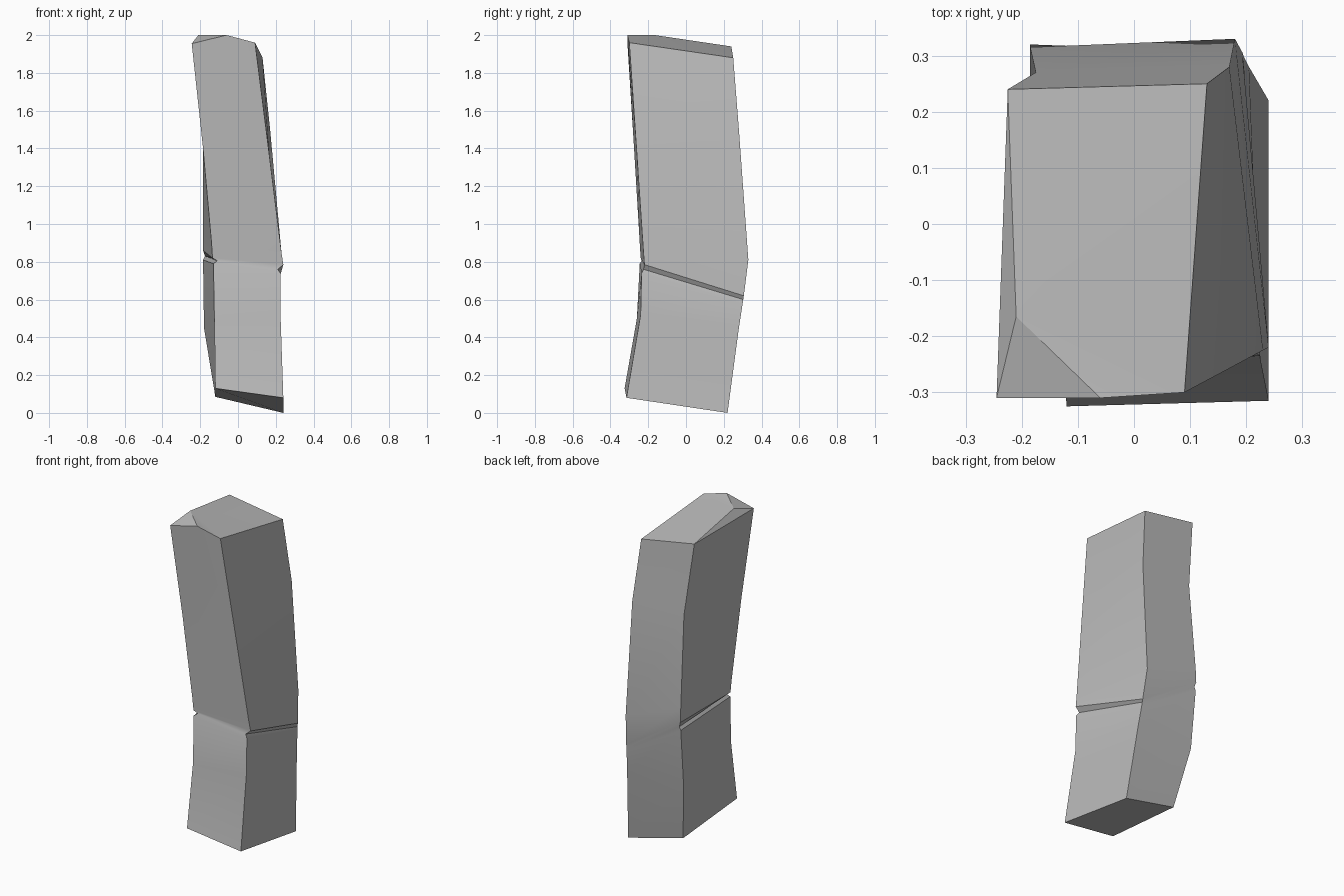
import bpy
import bmesh
import math
from mathutils import Vector

# Remove the default cube only
default_cube = bpy.data.objects.get("Cube")
if default_cube:
    bpy.data.objects.remove(default_cube, do_unlink=True)


def make_material(name, colour):
    material = bpy.data.materials.new(name)
    material.use_nodes = True
    material.diffuse_color = colour
    shader = material.node_tree.nodes["Principled BSDF"]
    shader.inputs["Base Color"].default_value = colour
    return material


def loft_strip(bm, first_edge, second_edge):
    """Join two neighbouring corner edges with a strip of faces."""
    for level in range(len(first_edge) - 1):
        corners = (first_edge[level], second_edge[level],
                   second_edge[level + 1], first_edge[level + 1])
        bm.faces.new(corners)


def fan_cap(bm, centre, loop):
    """Close a loop with triangles meeting at one point."""
    for index, vertex in enumerate(loop):
        following = loop[(index + 1) % len(loop)]
        bm.faces.new((centre, vertex, following))


# The four leaning corner edges of the stone, each from bottom to top;
# the close middle points form the crack that runs around the stone
corner_edges = {
    "front_plus_x": [
        (.24, -.315, .08), (.225, -.24, .52), (.225, -.235, .74), (.21, -.225, .76),
        (.24, -.22, .785), (.23, -.225, .85), (.165, -.26, 1.37), (.09, -.3, 1.96)],
    "back_plus_x": [
        (.24, .22, 0), (.205, .28, .45), (.195, .3, .58), (.194, .303, .6),
        (.193, .306, .62), (.18, .33, .81), (.17, .28, 1.5), (.13, .25, 1.88)],
    "back_minus_x": [
        (-.12, .2, .085), (-.18, .28, .45), (-.185, .315, .81), (-.175, .315, .83),
        (-.185, .32, .86), (-.185, .315, .95), (-.175, .27, 1.5), (-.225, .24, 1.94)],
    "front_minus_x": [
        (-.12, -.325, .13), (-.125, -.26, .5), (-.13, -.245, .79), (-.11, -.235, .805),
        (-.135, -.24, .82), (-.14, -.245, .9), (-.185, -.275, 1.4), (-.245, -.31, 1.955)],
}

# Loft the four sides between the corner edges
bm = bmesh.new()
edges = [[bm.verts.new(Vector(point)) for point in points]
         for points in corner_edges.values()]
for side, edge in enumerate(edges):
    loft_strip(bm, edge, edges[(side + 1) % len(edges)])

# Sloping underside
bm.faces.new([edge[0] for edge in reversed(edges)])

# Sloping top with its chipped front corner
top_loop = [edge[-1] for edge in edges]
front_edge = bm.edges.get((top_loop[0], top_loop[-1]))
_, front_peak = bmesh.utils.edge_split(front_edge, top_loop[0], 0.5)
front_peak.co = (-.06, -.31, 2)
chip_peak = bm.verts.new((-.21, -.165, 2))
fan_cap(bm, chip_peak, top_loop + [front_peak])

bmesh.ops.triangulate(bm, faces=[face for face in bm.faces if len(face.verts) > 4])
bmesh.ops.recalc_face_normals(bm, faces=bm.faces)
mesh = bpy.data.meshes.new("stone_pillar")
bm.to_mesh(mesh)
bm.free()

# Stone object with one grey colour and crisp corner edges
stone = bpy.data.objects.new("stone_pillar", mesh)
bpy.context.collection.objects.link(stone)
mesh.materials.append(make_material("stone grey", (.5, .5, .5, 1)))
bpy.ops.object.select_all(action="DESELECT")
stone.select_set(True)
bpy.context.view_layer.objects.active = stone
bpy.ops.object.shade_smooth_by_angle(angle=math.radians(30))
